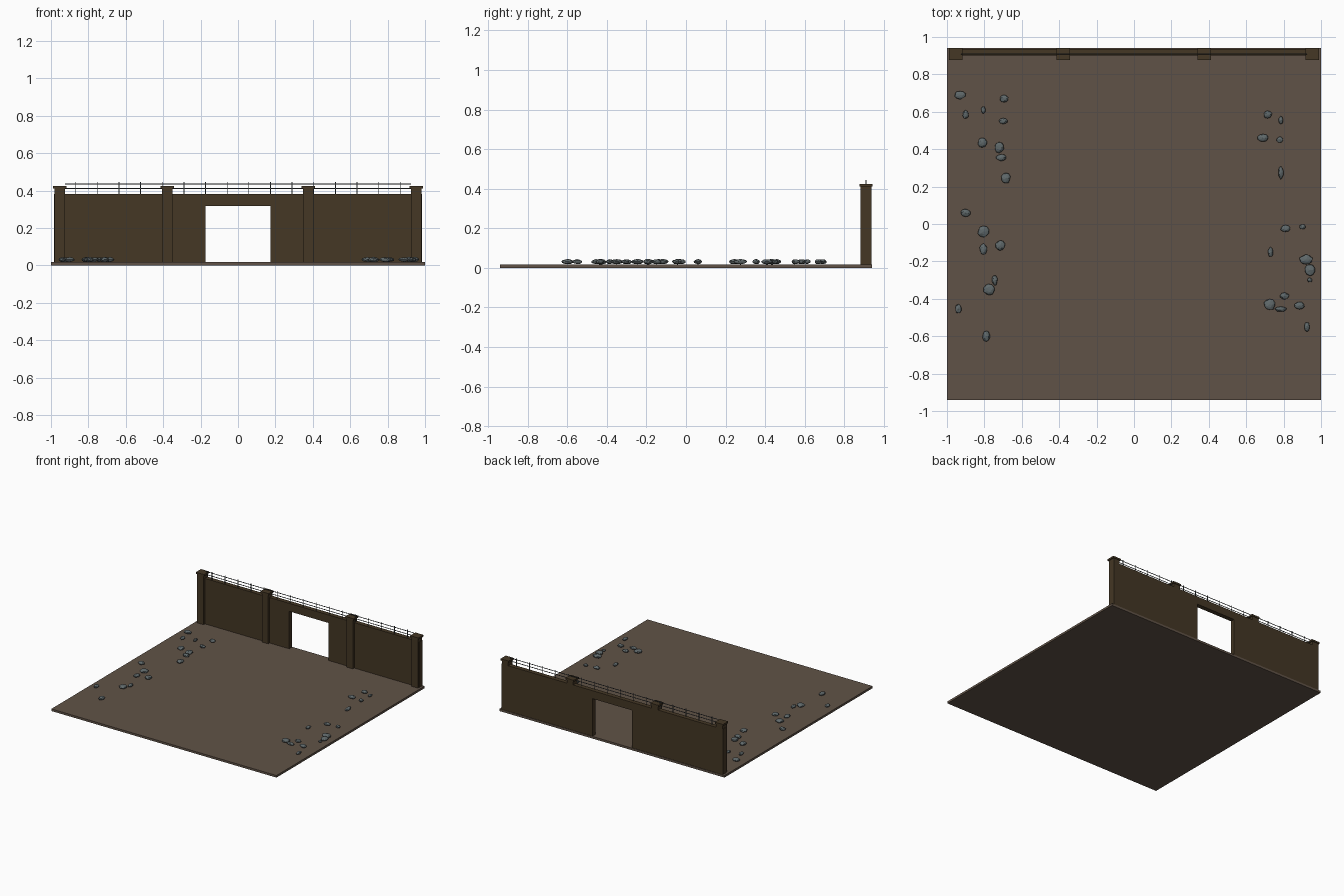
import bpy, bmesh, math, random
from mathutils import Matrix, Vector

if "Cube" in bpy.data.objects:
    bpy.data.objects.remove(bpy.data.objects["Cube"])

random.seed(4)


def material(name, rgb):
    m = bpy.data.materials.new(name)
    m.diffuse_color = (*rgb, 1)
    m.use_nodes = True
    m.node_tree.nodes["Principled BSDF"].inputs["Base Color"].default_value = m.diffuse_color
    return m


EARTH = material("earth brown", (0.118, 0.086, 0.063))
WALL = material("dark wall brown", (0.058, 0.038, 0.018))
STONE = material("stone grey", (0.115, 0.140, 0.145))
METAL = material("dark wire metal", (0.055, 0.065, 0.070))


def finish(name, bm, mat):
    me = bpy.data.meshes.new(name)
    bm.to_mesh(me)
    bm.free()
    me.materials.append(mat)
    ob = bpy.data.objects.new(name, me)
    bpy.context.collection.objects.link(ob)
    return ob


def add_box(bm, x0, x1, y0, y1, z0, z1):
    mat = Matrix.Translation(((x0 + x1) / 2, (y0 + y1) / 2, (z0 + z1) / 2))
    bmesh.ops.create_cube(bm, size=1, matrix=mat @ Matrix.Diagonal((x1 - x0, y1 - y0, z1 - z0, 1)))


def box(name, mat, *dims):
    bm = bmesh.new()
    add_box(bm, *dims)
    return finish(name, bm, mat)


G = 0.017  # ground height

# Ground slab
box("ground", EARTH, -1, 1, -0.94, 0.94, 0, G)

# Wall: one extruded profile with a gateway cut up from the ground
outline = [(-0.983, G), (-0.175, G), (-0.175, 0.318), (0.175, 0.318),
           (0.175, G), (0.983, G), (0.983, 0.382), (-0.983, 0.382)]
bm = bmesh.new()
face = bm.faces.new([bm.verts.new((x, 0.9, z)) for x, z in outline])
ext = bmesh.ops.extrude_face_region(bm, geom=[face])
for v in ext["geom"]:
    if isinstance(v, bmesh.types.BMVert):
        v.co.y = 0.936
bmesh.ops.recalc_face_normals(bm, faces=bm.faces)
finish("gateway_wall", bm, WALL)

# Pillars with caps
for i, x in enumerate((-0.952, -0.378, 0.375, 0.952)):
    box(f"pillar_{i + 1}", WALL, x - 0.028, x + 0.028, 0.882, 0.937, G, 0.412)
    box(f"pillar_cap_{i + 1}", WALL, x - 0.036, x + 0.036, 0.876, 0.942, 0.410, 0.424)

# Wire fence on top of the wall
for name, z in (("lower_wire", 0.411), ("upper_wire", 0.435)):
    bm = bmesh.new()
    bmesh.ops.create_cone(bm, cap_ends=True, segments=6, radius1=0.0025, radius2=0.0025, depth=1.85,
                          matrix=Matrix.Translation((0, 0.91, z)) @ Matrix.Rotation(math.pi / 2, 4, 'Y'))
    finish(name, bm, METAL)
bm = bmesh.new()
for i in range(16):
    x = -0.868 + i * 0.11573
    add_box(bm, x - 0.002, x + 0.002, 0.908, 0.912, 0.381, 0.445)
finish("wire_posts", bm, METAL)

# Loose stones along both sides: x, y, half width, half depth
left = [(-.93, .69, .03, .022), (-.90, .585, .016, .024), (-.805, .61, .012, .02),
        (-.695, .67, .022, .02), (-.70, .55, .023, .016), (-.81, .435, .026, .026),
        (-.72, .41, .025, .03), (-.71, .355, .028, .018), (-.685, .245, .024, .028),
        (-.90, .06, .026, .02), (-.805, -.04, .03, .03), (-.805, -.135, .02, .03),
        (-.715, -.115, .025, .027), (-.745, -.30, .015, .028), (-.775, -.35, .03, .03),
        (-.94, -.455, .017, .024), (-.79, -.60, .02, .03)]
right = [(.715, .585, .023, .02), (.785, .555, .012, .02), (.69, .46, .028, .02),
         (.78, .45, .018, .017), (.785, .275, .014, .034), (.81, -.025, .026, .018),
         (.90, -.015, .017, .014), (.73, -.15, .014, .026), (.92, -.19, .036, .026),
         (.94, -.245, .028, .03), (.94, -.30, .013, .012), (.805, -.385, .025, .018),
         (.725, -.43, .03, .03), (.785, -.455, .03, .014), (.885, -.435, .026, .02),
         (.925, -.55, .014, .026)]
for name, stones in (("left_stones", left), ("right_stones", right)):
    bm = bmesh.new()
    for x, y, rx, ry in stones:
        rz = 0.009 + 0.15 * (rx + ry) / 2
        ret = bmesh.ops.create_icosphere(bm, subdivisions=2, radius=1)
        for v in ret["verts"]:
            k = random.uniform(0.9, 1.1)
            v.co = Vector((x + v.co.x * rx * k, y + v.co.y * ry * k, 0.031 + v.co.z * rz * k))
    finish(name, bm, STONE)
